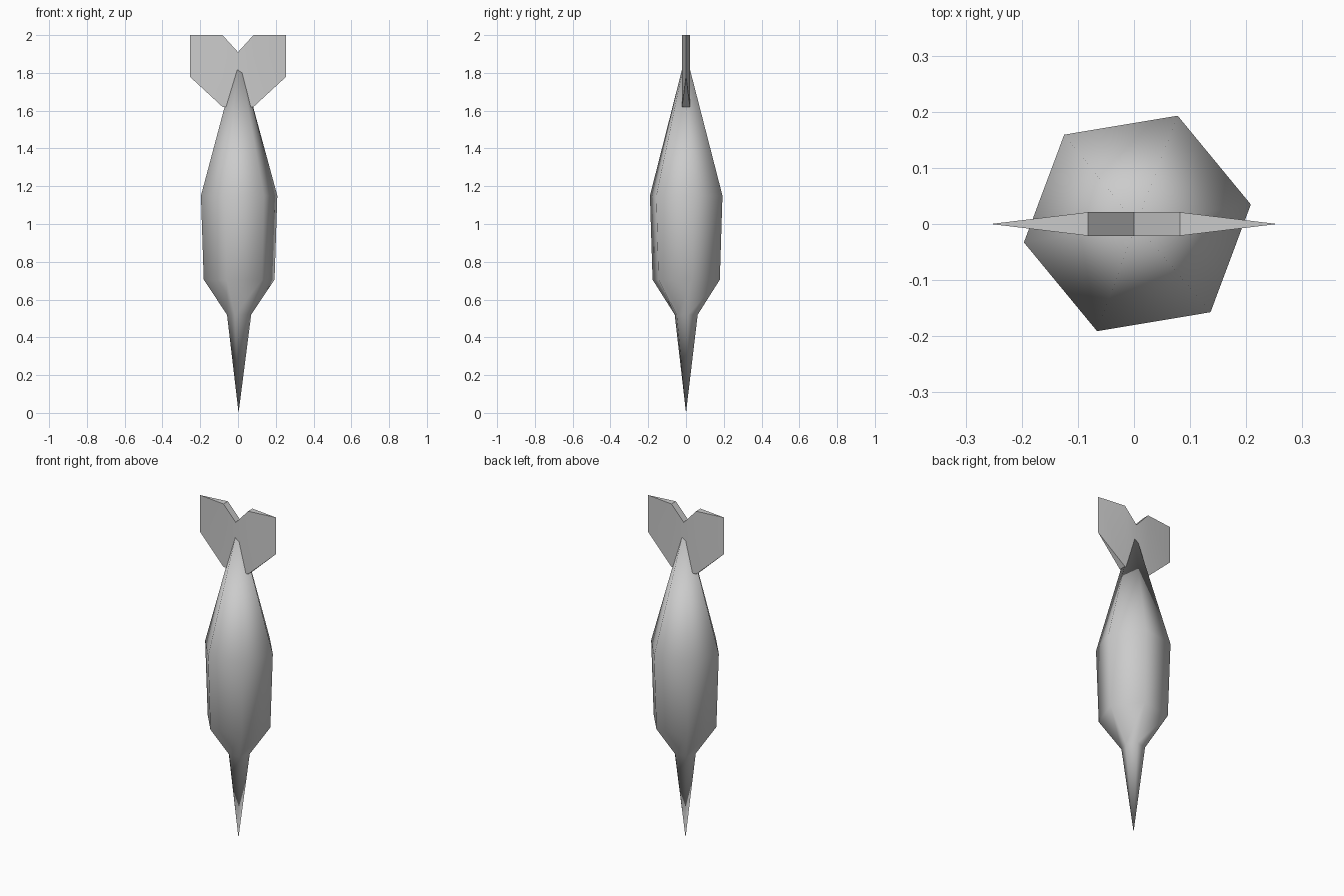
import bpy, bmesh, math

if "Cube" in bpy.data.objects:
    bpy.data.objects.remove(bpy.data.objects["Cube"])


def finish(name, bm, angle):
    bmesh.ops.recalc_face_normals(bm, faces=bm.faces)
    mesh = bpy.data.meshes.new(name)
    bm.to_mesh(mesh)
    bm.free()
    obj = bpy.data.objects.new(name, mesh)
    bpy.context.collection.objects.link(obj)
    bpy.ops.object.select_all(action='DESELECT')
    obj.select_set(True)
    bpy.context.view_layer.objects.active = obj
    bpy.ops.object.shade_smooth_by_angle(angle=math.radians(angle))
    return obj


# Six-sided body: spike, shoulder, barrel and tapering tail
CX, CY, SIDES, TURN = 0.006, 0.001, 6, math.radians(9.5)
profile = [(0.065, 0.52), (0.19, 0.705), (0.205, 1.15)]
bm = bmesh.new()
rings = []
for r, z in profile:
    angles = [TURN + i * math.tau / SIDES for i in range(SIDES)]
    rings.append([bm.verts.new((CX + r * math.cos(a), CY + r * math.sin(a), z))
                  for a in angles])
tip = bm.verts.new((0.003, 0, 0))
tail = bm.verts.new((0.004, 0, 1.90))
for i in range(SIDES):
    j = (i + 1) % SIDES
    bm.faces.new((tip, rings[0][j], rings[0][i]))
    for low, high in zip(rings, rings[1:]):
        bm.faces.new((low[i], low[j], high[j], high[i]))
    bm.faces.new((rings[-1][i], rings[-1][j], tail))
finish("body", bm, 62)

# Tail fin: notched plate with knife-thin outer edges
# columns of (x, half thickness, bottom z, top z)
columns = [(-0.255, 0.0, 1.78, 2.0), (-0.082, 0.021, 1.62, 2.0),
           (0.0, 0.021, 1.62, 1.91),
           (0.082, 0.021, 1.62, 2.0), (0.255, 0.0, 1.78, 2.0)]
bm = bmesh.new()
loops = [[bm.verts.new(p) for p in
          ((x, -t, lo), (x, t, lo), (x, t, hi), (x, -t, hi))]
         for x, t, lo, hi in columns]
for a, b in zip(loops, loops[1:]):
    for i in range(4):
        j = (i + 1) % 4
        bm.faces.new((a[i], a[j], b[j], b[i]))
bmesh.ops.remove_doubles(bm, verts=bm.verts, dist=0.0005)
finish("tail_fin", bm, 35)
